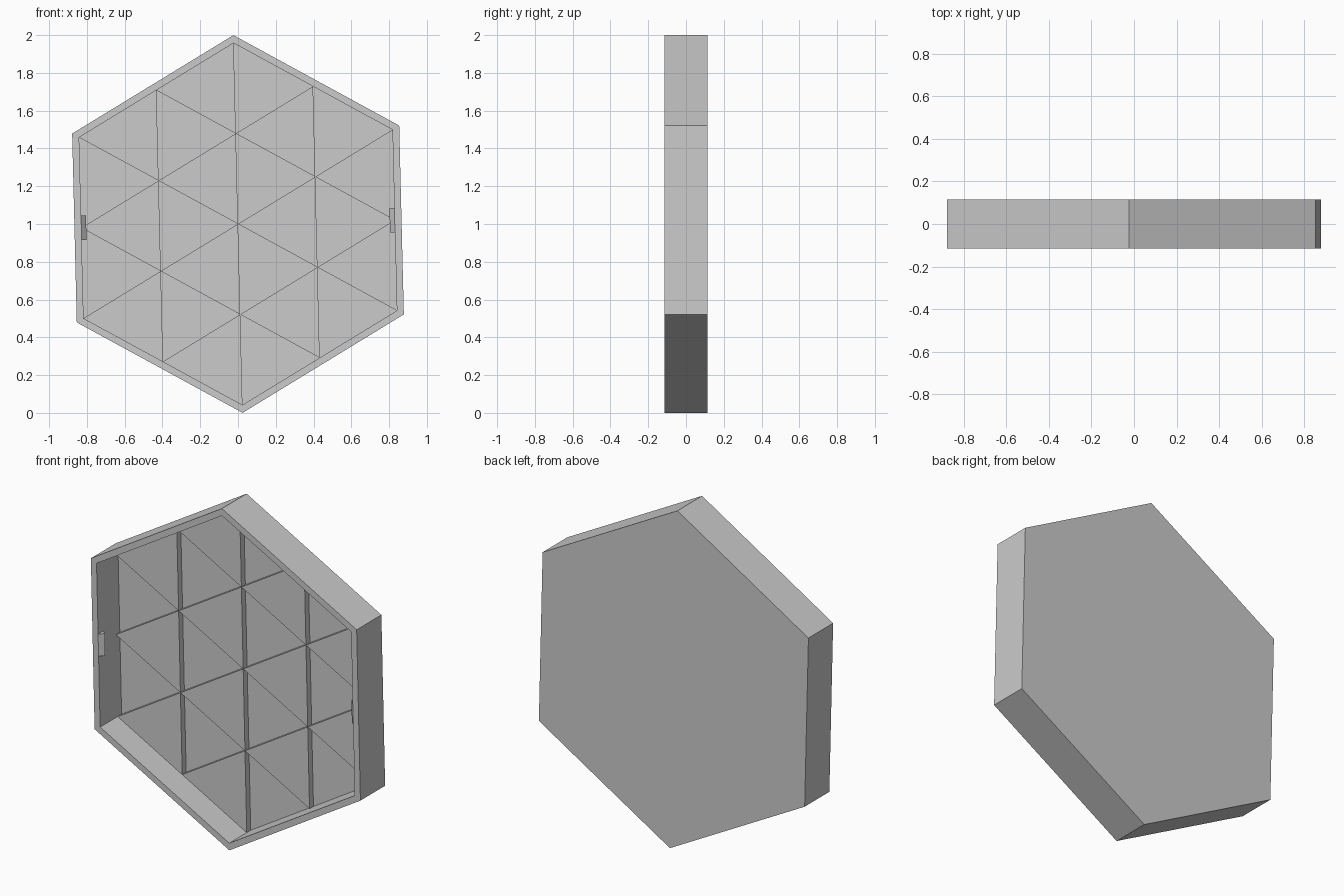
import bpy
import bmesh
from math import radians, sin, cos
from mathutils import Matrix

cube = bpy.data.objects.get("Cube")
if cube:
    bpy.data.objects.remove(cube)

# Main sizes
TILT = radians(1.4)
OUTER, INNER = 1.0, 0.958
FRONT, BACK = -0.115, 0.115
FLOOR, STEP = 0.085, 0.037
APOTHEM = INNER * cos(radians(30))

grey = bpy.data.materials.new("plain grey")
grey.use_nodes = True
COLOR = (0.595, 0.595, 0.595, 1)
grey.diffuse_color = COLOR
grey.node_tree.nodes["Principled BSDF"].inputs["Base Color"].default_value = COLOR


def finish(name, bm):
    """Tilt the part about the tray's axis, lift it and add it to the scene."""
    bmesh.ops.recalc_face_normals(bm, faces=bm.faces)
    mesh = bpy.data.meshes.new(name)
    bm.to_mesh(mesh)
    bm.free()
    mesh.materials.append(grey)
    obj = bpy.data.objects.new(name, mesh)
    obj.matrix_world = Matrix.Translation((0, 0, 1)) @ Matrix.Rotation(-TILT, 4, 'Y')
    bpy.context.collection.objects.link(obj)


def extrude(bm, points, vec):
    """Make a prism from a flat outline."""
    face = bm.faces.new([bm.verts.new(p) for p in points])
    top = bmesh.ops.extrude_face_region(bm, geom=[face])["geom"]
    bmesh.ops.translate(bm, vec=vec,
                        verts=[v for v in top if isinstance(v, bmesh.types.BMVert)])


def hex_loop(bm, radius, y):
    angles = [radians(90 + 60 * k) for k in range(6)]
    return [bm.verts.new((radius * cos(a), y, radius * sin(a))) for a in angles]


# Hexagonal tray: back, outer walls, rim, inner walls and floor
bm = bmesh.new()
loops = [hex_loop(bm, r, y) for r, y in
         ((OUTER, BACK), (OUTER, FRONT), (INNER, FRONT), (INNER, FLOOR))]
for a, b in zip(loops, loops[1:]):
    for k in range(6):
        n = (k + 1) % 6
        bm.faces.new((a[k], a[n], b[n], b[k]))
bm.faces.new(loops[0])
bm.faces.new(loops[-1])
finish("hexagonal_tray", bm)

# Raised triangular floor tiles, every second cell of a triangular grid
bm = bmesh.new()
side, width = INNER / 2, APOTHEM / 2
for column, count in zip((-1, 0, 1, 2), (3, 4, 3, 2)):
    right = column * width
    for row in range(count):
        z = (row - (count - 1) / 2) * side
        outline = ((right - width, FLOOR, z),
                   (right, FLOOR, z - side / 2),
                   (right, FLOOR, z + side / 2))
        extrude(bm, outline, (0, -STEP, 0))
finish("raised_floor_tiles", bm)

# Ridge-shaped snap catches on the two side walls
for sign, label in ((1, "left"), (-1, "right")):
    bm = bmesh.new()
    ridge = ((APOTHEM, 0), (APOTHEM - 0.026, 0.025), (APOTHEM, 0.05))
    extrude(bm, [(sign * x, FRONT + depth, -0.065) for x, depth in ridge], (0, 0, 0.13))
    finish(f"{label}_snap_catch", bm)
